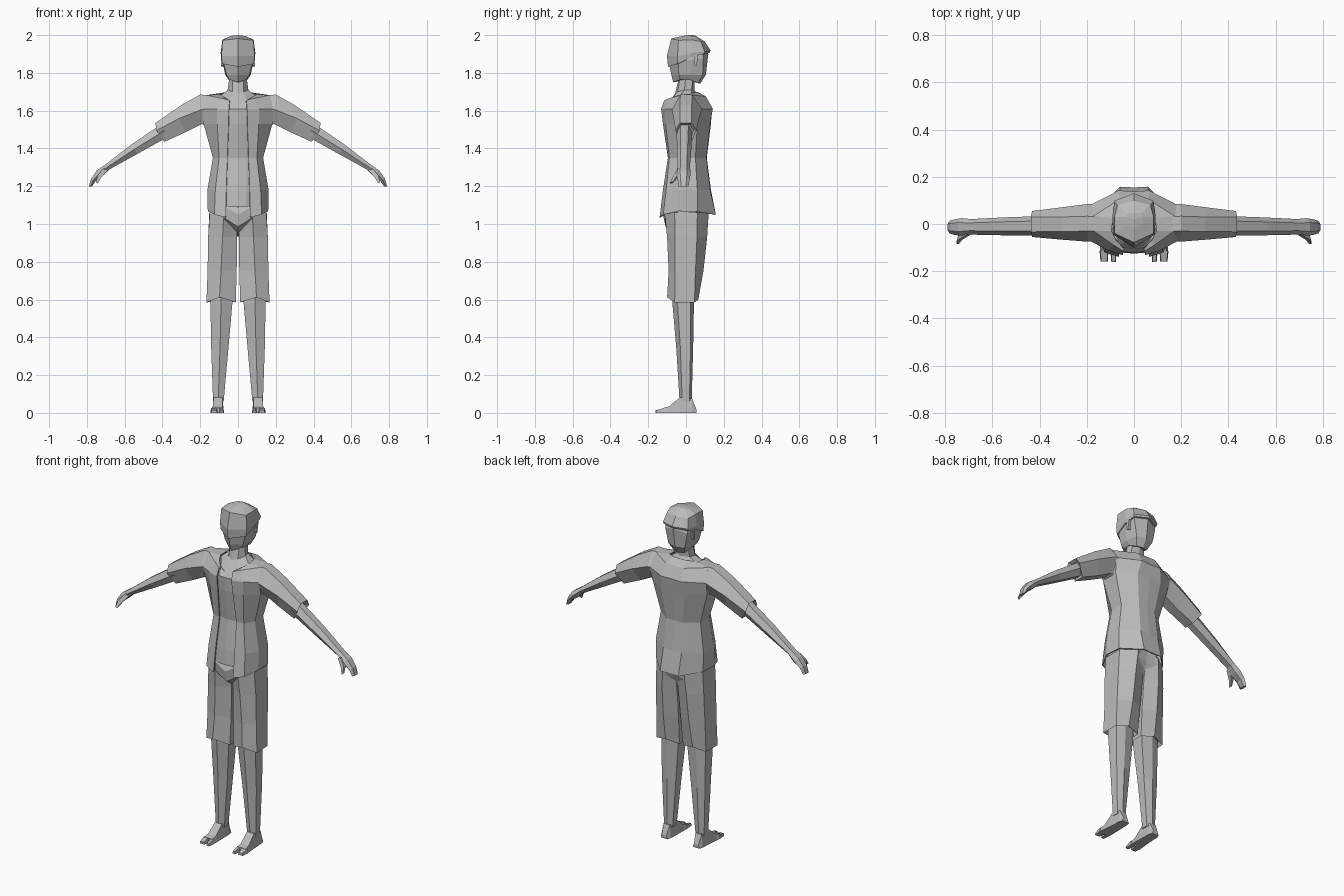
import bpy, bmesh, math
from mathutils import Vector

grey = bpy.data.materials.new("plain grey")
grey.diffuse_color = (0.5, 0.5, 0.5, 1)


def loft(name, rings, closed=True, caps=True, solid=0):
    """Skin a list of equal-length rings and mirror the result over x = 0."""
    bm = bmesh.new()
    vs = [[bm.verts.new(p) for p in r] for r in rings]
    n = len(vs[0])
    for a, b in zip(vs, vs[1:]):
        for i in range(n if closed else n - 1):
            j = (i + 1) % n
            bm.faces.new((a[i], a[j], b[j], b[i]))
    if caps:
        bm.faces.new(vs[0][::-1])
        bm.faces.new(vs[-1])
    if closed:
        bmesh.ops.recalc_face_normals(bm, faces=bm.faces)
    me = bpy.data.meshes.new(name)
    bm.to_mesh(me)
    bm.free()
    me.materials.append(grey)
    ob = bpy.data.objects.new(name, me)
    bpy.context.collection.objects.link(ob)
    m = ob.modifiers.new("mirror", 'MIRROR')
    m.use_clip = True
    m.merge_threshold = 0.0005
    if solid:
        s = ob.modifiers.new("thickness", 'SOLIDIFY')
        s.thickness, s.offset = solid, -1
    return ob


def level(z, *pts):
    """Ring of (x, y) points at height z; a third number overrides z."""
    return [(p[0], p[1], p[2] if len(p) > 2 else z) for p in pts]


def limb(c, h, w, up, n=6):
    """Polygon ring across an arm: h along the up vector, w along y."""
    up = Vector(up).normalized()
    return [Vector(c) + up * h * math.cos(a) + Vector((0, w * math.sin(a), 0))
            for a in [math.tau * (i + 0.5) / n for i in range(n)]]


def box_ring(x0, x1, y, z0, z1, inset=0.008):
    return [(x0, y, z0), (x1, y, z0), (x1 - inset, y, z1), (x0 + inset, y, z1)]


# Open shirt: front edge round to the back centre
loft("open_shirt", [
    level(1.05, (.065, -.14, 1.035), (.125, -.12, 1.05), (.16, -.04, 1.068),
          (.155, .06, 1.065), (.06, .158), (0, .155)),
    level(1.18, (.062, -.122), (.12, -.105), (.162, -.035), (.157, .06), (.06, .128), (0, .132)),
    level(1.35, (.056, -.096), (.1, -.088), (.133, -.03), (.131, .05), (.055, .108), (0, .11)),
    level(1.53, (.05, -.122), (.11, -.108), (.182, -.045), (.18, .06), (.08, .128), (0, .132)),
    level(1.61, (.048, -.132), (.11, -.112), (.19, -.07), (.19, .078), (.065, .142), (0, .138)),
    level(1.675, (.045, -.115, 1.655), (.085, -.09, 1.665), (.17, -.03, 1.682),
          (.17, .035, 1.682), (.06, .105), (0, .105)),
    level(1.69, (.042, -.105, 1.648), (.075, -.07, 1.672), (.095, -.03, 1.685),
          (.09, .025), (.045, .055, 1.7), (0, .06, 1.7)),
], closed=False, caps=False, solid=0.006)

# Short sleeves, with a recessed opening at the cuff
loft("sleeve", [
    [(.12, -.03, 1.68), (.12, .03, 1.68), (.12, .08, 1.61),
     (.14, .035, 1.5), (.14, -.03, 1.5), (.12, -.07, 1.61)],
    [(.2, -.03, 1.685), (.2, .033, 1.685), (.195, .085, 1.61),
     (.19, .035, 1.53), (.19, -.03, 1.53), (.195, -.075, 1.605)],
    [(.3, -.032, 1.63), (.3, .03, 1.63), (.31, .07, 1.56),
     (.28, .03, 1.485), (.28, -.03, 1.485), (.31, -.066, 1.56)],
    [(.437, -.033, 1.535), (.437, .03, 1.535), (.432, .055, 1.495),
     (.39, .03, 1.435), (.39, -.03, 1.435), (.432, -.055, 1.495)],
    [(.415, -.025, 1.525), (.415, .02, 1.525), (.41, .04, 1.495),
     (.39, .02, 1.46), (.39, -.025, 1.46), (.41, -.04, 1.495)],
])

# Bare forearms running into the hands
up = (.57, 0, .82)
loft("forearm_and_hand", [
    limb((.385, -.008, 1.497), .044, .042, up),
    limb((.55, -.01, 1.395), .034, .038, up),
    limb((.69, -.012, 1.303), .019, .033, up),
    limb((.73, -.013, 1.27), .025, .038, (.75, 0, .66)),
    limb((.765, -.013, 1.235), .016, .032, (.9, 0, .4)),
    limb((.782, -.013, 1.198), .009, .026, (1, 0, .1)),
])
loft("thumb", [
    limb((.7, -.03, 1.29), .016, .02, (.8, 0, .6), 4),
    limb((.735, -.056, 1.25), .016, .014, (.8, 0, .6), 4),
    limb((.747, -.078, 1.218), .008, .009, (.8, 0, .6), 4),
])

# Undershirt front panel
loft("undershirt", [
    level(1.09, (0, -.125), (.045, -.122), (.09, -.1)),
    level(1.18, (0, -.118), (.045, -.114), (.09, -.095)),
    level(1.35, (0, -.095), (.045, -.088), (.09, -.07)),
    level(1.53, (0, -.12), (.045, -.112), (.09, -.09)),
    level(1.61, (0, -.122), (.045, -.118), (.09, -.085)),
    level(1.66, (0, -.105, 1.625), (.045, -.096, 1.65), (.085, -.06, 1.67)),
], closed=False, caps=False, solid=0.005)

# Neck flaring into the collar opening
loft("neck", [
    level(1.66, (0, -.108, 1.622), (.05, -.09, 1.645), (.092, -.03, 1.68), (.085, .03, 1.685), (0, .058, 1.69)),
    level(1.70, (0, -.058, 1.69), (.03, -.045), (.055, -.008, 1.71), (.045, .03, 1.71), (0, .045, 1.71)),
    level(1.80, (0, -.03), (.03, -.025), (.042, .0), (.04, .04), (0, .045)),
], closed=False, caps=False)

# Head, narrowing to the jaw
loft("head", [
    level(1.76, (0, -.01), (.02, -.005), (.03, .02), (.02, .04), (0, .045)),
    level(1.75, (0, -.068), (.046, -.03, 1.765), (.05, .02, 1.765), (.035, .065, 1.745), (0, .075, 1.742)),
    level(1.79, (0, -.078), (.06, -.038), (.068, .02), (.055, .088), (0, .105)),
    level(1.87, (0, -.09, 1.85), (.078, -.04, 1.855), (.083, .03), (.073, .092, 1.88), (0, .118, 1.9)),
    level(1.94, (0, -.07), (.07, -.03), (.075, .03), (.065, .08), (0, .1)),
], closed=False, caps=False)

# Hair cap with a low edge in front and a raised edge behind
loft("hair", [
    level(1.85, (0, -.088, 1.835), (.075, -.035, 1.85), (.08, .03, 1.885), (.07, .088, 1.9), (0, .115, 1.905)),
    level(1.85, (0, -.095, 1.832), (.083, -.045, 1.848), (.088, .03, 1.883), (.08, .095, 1.9), (0, .126, 1.907)),
    level(1.89, (0, -.101), (.088, -.045), (.092, .03, 1.905), (.083, .098, 1.912), (0, .131, 1.918)),
    level(1.97, (0, -.078, 1.982), (.082, -.04, 1.972), (.083, .03, 1.975), (.07, .08, 1.965), (0, .098, 1.967)),
    level(1.995, (0, -.02), (.035, -.01, 1.99), (.04, .03, 1.995), (.03, .045), (0, .045, 2)),
    level(2, (0, .01), (0, .015), (0, .02), (0, .03), (0, .035)),
], closed=False, caps=False)

# Ears
loft("ear", [[(x, .043, 1.895), (x, .065, 1.89), (x, .055, 1.835), (x, .045, 1.84)]
             for x in (.06, .089)])

# Shorts: seat, then the two wide legs with hollow hems
loft("shorts_seat", [
    level(.935, (0, -.03), (.015, -.03), (.02, -.01), (.02, .03), (.015, .07), (0, .07)),
    level(1.02, (0, -.108, .985), (.07, -.112, 1.03), (.148, -.05), (.148, .055), (.07, .115), (0, .105)),
    level(1.09, (0, -.122, 1.05), (.07, -.115), (.145, -.04), (.14, .05), (.06, .11), (0, .11)),
    level(1.1, (0, -.116, 1.088), (.05, -.1), (.1, -.04), (.1, .04), (.04, .08), (0, .08)),
], closed=False, caps=False)
loft("shorts_leg", [
    level(1.06, (.075, -.113), (.15, -.06), (.152, .06), (.07, .12), (.005, .1), (.005, -.07)),
    level(.93, (.082, -.1), (.158, -.058), (.158, .058), (.08, .112), (.004, .08), (.004, -.055)),
    level(.75, (.09, -.092), (.161, -.057), (.161, .05), (.085, .092), (.007, .06), (.007, -.055)),
    level(.585, (.098, -.1, .612), (.167, -.06), (.163, .045), (.09, .065, .6), (.012, .045), (.012, -.06)),
    level(.61, (.096, -.085, .63), (.152, -.055), (.15, .04), (.09, .055, .62), (.024, .038), (.024, -.052)),
])

# Bare lower legs
loft("lower_leg", [
    level(.68, (.09, -.075), (.145, -.045), (.145, .025), (.095, .045), (.035, .03), (.035, -.045)),
    level(.58, (.09, -.072), (.146, -.045), (.146, .025), (.095, .042), (.03, .03), (.03, -.045)),
    level(.35, (.095, -.052), (.142, -.03), (.142, .024), (.1, .038), (.05, .024), (.05, -.03)),
    level(.06, (.105, -.034), (.132, -.02), (.132, .018), (.105, .03), (.076, .018), (.076, -.02)),
])

# Feet with a split between the big toe and the rest
loft("foot", [
    box_ring(.083, .128, .055, 0, .02),
    box_ring(.077, .134, .032, 0, .075),
    box_ring(.075, .137, -.033, 0, .082),
    box_ring(.074, .142, -.09, 0, .034),
    box_ring(.074, .146, -.122, 0, .026),
])
for name, x0, x1, y in (("big_toe", .074, .1, -.162), ("small_toes", .108, .146, -.158)):
    loft(name, [box_ring(x0, x1, -.115, 0, .026, .003), box_ring(x0 + .003, x1 - .004, y, 0, .014, .003)])
